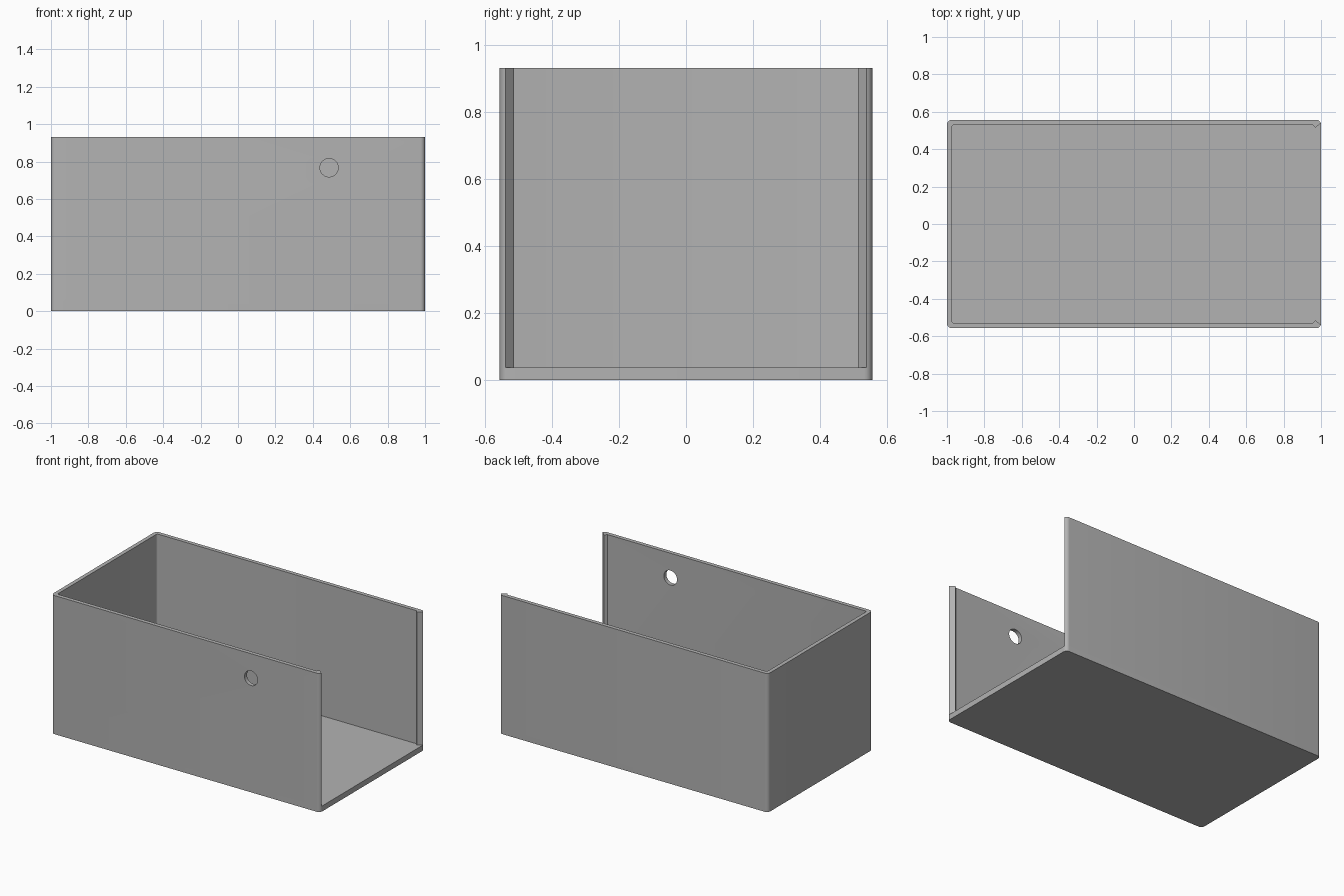
import bpy
import bmesh
from math import cos, sin, radians

if "Cube" in bpy.data.objects:
    bpy.data.objects.remove(bpy.data.objects["Cube"], do_unlink=True)

LENGTH, WIDTH = 1.0, 0.557      # half sizes
FLOOR, TOP = 0.037, 0.932
WALL, RADIUS, INNER_RADIUS = 0.027, 0.025, 0.012

grey = bpy.data.materials.new("plain_grey")
grey.use_nodes = True
grey.diffuse_color = (0.45, 0.45, 0.45, 1)
grey.node_tree.nodes["Principled BSDF"].inputs["Base Color"].default_value = grey.diffuse_color


def arc(cx, cy, r, start, end, steps=6):
    angles = [radians(start + (end - start) * i / steps) for i in range(steps + 1)]
    return [(cx + r * cos(a), cy + r * sin(a)) for a in angles]


def mirrored(half):
    """Close a +y half outline with its reflection in the x axis."""
    return half + [(x, -y) for x, y in reversed(half)]


def prism(name, outline, bottom, top):
    bm = bmesh.new()
    face = bm.faces.new([bm.verts.new((x, y, bottom)) for x, y in outline])
    extruded = bmesh.ops.extrude_face_region(bm, geom=[face])["geom"]
    moved = [v for v in extruded if isinstance(v, bmesh.types.BMVert)]
    bmesh.ops.translate(bm, verts=moved, vec=(0, 0, top - bottom))
    bmesh.ops.recalc_face_normals(bm, faces=bm.faces)
    mesh = bpy.data.meshes.new(name)
    bm.to_mesh(mesh)
    bm.free()
    mesh.materials.append(grey)
    obj = bpy.data.objects.new(name, mesh)
    bpy.context.collection.objects.link(obj)
    return obj


def activate(obj):
    bpy.ops.object.select_all(action="DESELECT")
    obj.select_set(True)
    bpy.context.view_layer.objects.active = obj


# Rounded corners shared by floor and walls
cx, cy = LENGTH - RADIUS, WIDTH - RADIUS
open_corner = arc(cx, cy, RADIUS, 0, 90)
closed_corner = arc(-cx, cy, RADIUS, 90, 180)

# Floor plate
floor = prism("floor", mirrored(open_corner + closed_corner), 0, FLOOR)

# Three walls in one U profile, with a snap ridge along each open edge
inner = WIDTH - WALL
ridge = [(0.955, inner), (0.97, inner - 0.016)]
inner_corner = arc(-LENGTH + WALL + INNER_RADIUS, inner - INNER_RADIUS,
                   INNER_RADIUS, 180, 90, 4)
tip_corner = arc(cx, cy, RADIUS, 19, 90)
# Outer half from the tip to the closed end, then back along the inside
outer = tip_corner + closed_corner
inside = inner_corner + ridge
outline = (outer + [(x, -y) for x, y in reversed(outer)]
           + [(x, -y) for x, y in reversed(inside)] + inside)
walls = prism("walls", outline, FLOOR, TOP)

# Round hole through the front wall
bpy.ops.mesh.primitive_cylinder_add(vertices=48, radius=0.049, depth=0.2,
                                    location=(0.487, -WIDTH, 0.767),
                                    rotation=(radians(90), 0, 0))
cutter = bpy.context.object
cutter.name = "hole_cutter"
cutter.hide_render = True
cutter.data.materials.append(grey)
hole = walls.modifiers.new("hole", "BOOLEAN")
hole.operation = "DIFFERENCE"
hole.solver = "EXACT"
hole.object = cutter
activate(walls)
bpy.ops.object.modifier_apply(modifier=hole.name)
bpy.data.objects.remove(cutter, do_unlink=True)

for part in (floor, walls):
    activate(part)
    bpy.ops.object.shade_smooth_by_angle(angle=radians(30))
